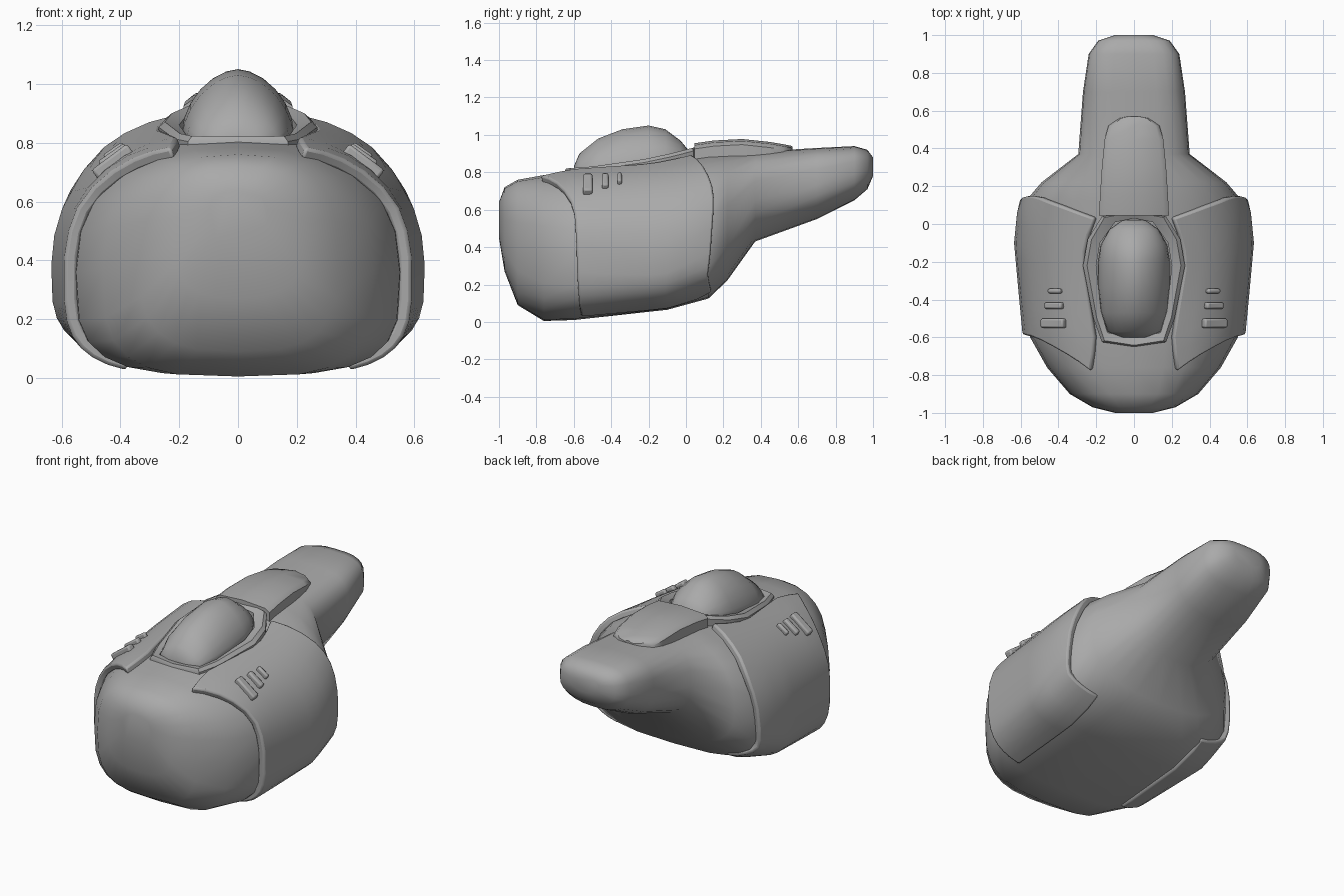
import bpy, bmesh, math
from mathutils import Vector, Matrix

cube = bpy.data.objects.get("Cube")
if cube:
    bpy.data.objects.remove(cube)

grey = bpy.data.materials.new("hull grey")
grey.use_nodes = True
COLOUR = (0.4, 0.4, 0.4, 1)
grey.diffuse_color = COLOUR
grey.node_tree.nodes["Principled BSDF"].inputs["Base Color"].default_value = COLOUR

# Hull stations: y, half width, bottom, top, widest height, roundness above, roundness below
HULL = [
    (-1.0, .10, .45, .64, .55, 2.4, 2.4),
    (-.97, .22, .27, .72, .45, 2.6, 2.6),
    (-.90, .34, .09, .76, .40, 2.7, 3),
    (-.76, .46, .005, .785, .37, 2.5, 3.4),
    (-.60, .55, .01, .81, .36, 2.3, 3.6),
    (-.10, .595, .065, .87, .37, 2.2, 3.6),
    (.12, .575, .125, .90, .42, 2.2, 3.2),
    (.22, .49, .22, .905, .50, 2.3, 2.6),
    (.37, .295, .43, .91, .65, 2.9, 2.3),
    (.70, .27, .55, .93, .73, 3.3, 2.3),
    (.90, .24, .65, .94, .79, 3.3, 2.4),
    (.97, .19, .71, .92, .81, 3, 2.4),
    (1.0, .10, .78, .88, .83, 2.4, 2.3),
]
CANOPY = [
    (-.60, .07, .78, .83, .80, 2, 2),
    (-.57, .14, .78, .90, .80, 1.8, 2),
    (-.47, .175, .78, .98, .81, 1.75, 2),
    (-.34, .19, .78, 1.03, .82, 1.75, 2),
    (-.20, .19, .80, 1.05, .84, 1.75, 2),
    (-.11, .175, .82, 1.03, .86, 1.75, 2),
    (-.03, .13, .85, .97, .88, 1.8, 2),
    (.02, .06, .87, .91, .89, 2, 2),
]


def lerp_table(table, y):
    """Interpolate the rows of a table keyed by its first column."""
    y = min(max(y, table[0][0]), table[-1][0])
    for a, b in zip(table, table[1:]):
        if y <= b[0]:
            f = (y - a[0]) / (b[0] - a[0])
            return [p + (q - p) * f for p, q in zip(a, b)]


def section_point(row, ang):
    """Point on a rounded cross-section; angle 0 is the side, 90 the top."""
    y, w, zb, zt, zc, n_up, n_low = row
    c, s = math.cos(ang), math.sin(ang)
    n, h = (n_up, zt - zc) if s >= 0 else (n_low, zc - zb)
    return Vector((math.copysign(abs(c) ** (2 / n) * w, c), y,
                   zc + math.copysign(abs(s) ** (2 / n) * h, s)))


def finish(name, bm, angle=40):
    bmesh.ops.recalc_face_normals(bm, faces=bm.faces)
    mesh = bpy.data.meshes.new(name)
    bm.to_mesh(mesh)
    bm.free()
    mesh.materials.append(grey)
    ob = bpy.data.objects.new(name, mesh)
    bpy.context.collection.objects.link(ob)
    bpy.ops.object.select_all(action="DESELECT")
    ob.select_set(True)
    bpy.context.view_layer.objects.active = ob
    bpy.ops.object.shade_smooth_by_angle(angle=math.radians(angle))
    return ob


def bridge(bm, rings, closed=True):
    for a, b in zip(rings, rings[1:]):
        for i in range(len(a) if closed else len(a) - 1):
            j = (i + 1) % len(a)
            bm.faces.new((a[i], a[j], b[j], b[i]))


def loft(name, table, sides=24):
    bm = bmesh.new()
    rings = [[bm.verts.new(section_point(r, math.tau * i / sides)) for i in range(sides)]
             for r in table]
    bridge(bm, rings)
    bm.faces.new(rings[0])
    bm.faces.new(rings[-1])
    return finish(name, bm, 60)


def add_bevel(ob, width, segments=2):
    mod = ob.modifiers.new("Bevel", "BEVEL")
    mod.width = width
    mod.segments = segments
    mod.limit_method = "ANGLE"
    mod.angle_limit = math.radians(50)


def shell_row(y):
    """Hull station swollen to the outside of the armour."""
    y, w, zb, zt, zc, nu, nl = lerp_table(HULL, y)
    return (y, w + .04, zb - .01, zt + .03, zc, nu, nl)


loft("hull", HULL)
loft("canopy", CANOPY)

# Armour shell edges: front and rear limits by height on the flank, inner edge by y
EDGES = [(0, -.78, .03), (.13, -.7, .09), (.24, -.64, .13), (.33, -.6, .15),
         (.45, -.59, .15), (.7, -.575, .12), (1, -.56, .14)]
INNER = [(-.78, .23), (-.62, .205), (-.2, .275), (-.08, .25), (.05, .2), (.16, .2)]


def shell_point(u, v):
    _, y0, y1 = lerp_table(EDGES, v)
    row = shell_row(y0 + (y1 - y0) * u)
    top = math.acos((lerp_table(INNER, row[0])[1] / row[1]) ** (row[5] / 2))
    low = -math.acos((.38 / row[1]) ** (row[6] / 2))
    return section_point(row, top + (low - top) * v)


for side, label in ((1, "left"), (-1, "right")):
    flip = Matrix.Diagonal((side, 1, 1, 1))
    bm = bmesh.new()
    rows = [[bm.verts.new(flip @ shell_point(i / 9, j / 14)) for i in range(10)]
            for j in range(15)]
    bridge(bm, rows, closed=False)
    bmesh.ops.recalc_face_normals(bm, faces=bm.faces)
    # Make the open patch face outwards before thickening it
    if sum(f.normal.x * side for f in bm.faces) < 0:
        bmesh.ops.reverse_faces(bm, faces=bm.faces)
    bmesh.ops.solidify(bm, geom=bm.faces[:], thickness=.045)
    add_bevel(finish(label + "_armour_shell", bm, 45), .012)

    # Raised vent slats, laid along the slope of the shell
    for k, (y, x, length, depth) in enumerate(
            ((-.525, .425, .15, .05), (-.432, .42, .11, .035), (-.355, .415, .08, .025))):
        row = shell_row(y)
        ang = math.acos((x / row[1]) ** (row[5] / 2))
        p = section_point(row, ang)
        t = (section_point(row, ang - .08) - section_point(row, ang + .08)).normalized()
        bm = bmesh.new()
        bmesh.ops.create_cube(bm, size=1)
        place = (Matrix.Translation(p) @ Matrix.Rotation(math.atan2(-t.z, t.x), 4, "Y")
                 @ Matrix.Diagonal((length, depth, .045, 1)))
        bmesh.ops.transform(bm, matrix=flip @ place, verts=bm.verts)
        add_bevel(finish(f"{label}_vent_{k + 1}", bm), .01)

# Collar around the canopy: half outlines mirrored into loops
OUTER = [(0, -.65), (.17, -.625), (.215, -.5), (.27, -.22), (.245, -.08), (.17, .04), (0, .07)]
INSIDE = [(0, -.6), (.14, -.575), (.175, -.46), (.2, -.22), (.18, -.1), (.1, .01), (0, .03)]


def loop(bm, half, lift):
    """Closed ring following the upward curve of the hull top."""
    pts = half + [(-x, y) for x, y in half[-2:0:-1]]
    verts = []
    for x, y in pts:
        t = (y + .64) / .64
        verts.append(bm.verts.new((x, y, .815 + .03 * t + .07 * t * t + lift)))
    return verts


bm = bmesh.new()
rings = [loop(bm, OUTER, -.09), loop(bm, OUTER, -.012),
         loop(bm, [(x * .92, y * .98 - .005) for x, y in OUTER], .006),
         loop(bm, INSIDE, -.004), loop(bm, INSIDE, -.09)]
bridge(bm, rings + rings[:1])
finish("canopy_collar", bm, 35)

# Rounded cover plate on the spine behind the canopy: y, half width, top
COVER = [(.045, .185, .955), (.15, .18, .97), (.3, .17, .978), (.45, .155, .962),
         (.52, .135, .95), (.56, .08, .942), (.57, .03, .938)]
bm = bmesh.new()
rings = []
for y, w, z in COVER:
    rings.append([bm.verts.new(c) for c in (
        (-w, y, .87), (-w, y, z - .03), (-w * .85, y, z - .01), (0, y, z),
        (w * .85, y, z - .01), (w, y, z - .03), (w, y, .87))])
bridge(bm, rings)
bm.faces.new(rings[0])
bm.faces.new(rings[-1])
finish("spine_cover", bm, 40)
